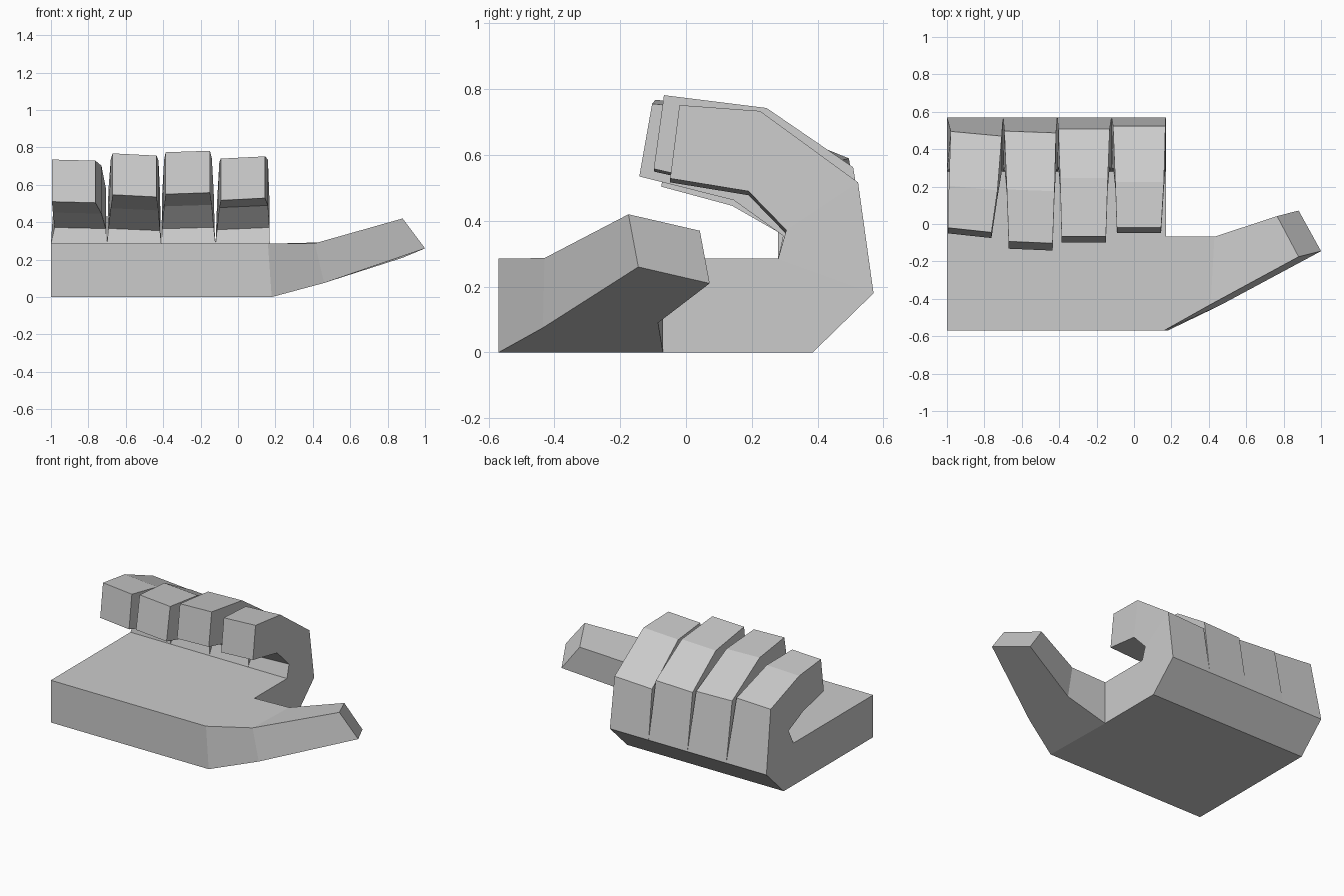
import bpy, bmesh

bm = bmesh.new()


def face(points):
    bm.faces.new([bm.verts.new(p) for p in points])


def loft(rings):
    """Skin a chain of four-point rings and close the far end."""
    for a, b in zip(rings, rings[1:]):
        for i in range(4):
            j = (i + 1) % 4
            face([a[i], a[j], b[j], b[i]])
    face(rings[-1])


# Palm: knuckle splits run along x, with the finger and thumb sides left open
splits = [-1.0, -0.70, -0.41, -0.12, 0.17]
outer = [(x, 0.57, 0.18) for x in splits]
inner = [(x, 0.28, 0.285) for x in splits]
thumb_base = [(0.18, -0.57, 0), (0.17, -0.07, 0),
              (0.17, -0.068, 0.285), (0.16, -0.57, 0.285)]
heel_low, heel_top = (-1, -0.57, 0), (-1, -0.57, 0.285)
low_l, low_r = (-1, 0.385, 0), (0.17, 0.385, 0)
face([heel_low, low_l, low_r, thumb_base[1], thumb_base[0]])
face([heel_top, thumb_base[3], thumb_base[2]] + inner[::-1])
face([heel_low, thumb_base[0], thumb_base[3], heel_top])
face([low_l] + outer + [low_r])
face([heel_low, heel_top, inner[0], outer[0], low_l])
face([thumb_base[1], low_r, outer[-1], inner[-1], thumb_base[2]])

# Fingers: (tilt y, tilt z), then x left, x right, outer y, z, inner y, z per joint
fingers = [
    ((-0.025, -0.006), [(-0.98, -0.707, 0.495, 0.59, 0.305, 0.372),
                        (-0.99, -0.73, 0.205, 0.708, 0.165, 0.452),
                        (-0.995, -0.762, -0.02, 0.735, -0.05, 0.51)]),
    ((-0.01, -0.012), [(-0.693, -0.417, 0.497, 0.57, 0.305, 0.367),
                       (-0.68, -0.425, 0.185, 0.74, 0.155, 0.475),
                       (-0.67, -0.435, -0.093, 0.768, -0.132, 0.547)]),
    ((0.0, 0.008), [(-0.405, -0.13, 0.508, 0.555, 0.305, 0.365),
                    (-0.395, -0.14, 0.245, 0.735, 0.19, 0.485),
                    (-0.387, -0.15, -0.067, 0.774, -0.098, 0.55)]),
    ((0.0, 0.012), [(-0.112, 0.168, 0.523, 0.505, 0.305, 0.36),
                    (-0.10, 0.16, 0.225, 0.722, 0.19, 0.478),
                    (-0.092, 0.145, -0.02, 0.74, -0.048, 0.517)]),
]
for i, ((ty, tz), joints) in enumerate(fingers):
    rings = [[outer[i], outer[i + 1], inner[i + 1], inner[i]]]
    for xl, xr, yo, zo, yi, zi in joints:
        rings.append([(xl, yo, zo), (xr, yo + ty, zo + tz),
                      (xr, yi + ty, zi + tz), (xl, yi, zi)])
    loft(rings)

# Thumb
loft([thumb_base,
      [(0.46, -0.435, 0.075), (0.45, -0.085, 0.09),
       (0.43, -0.068, 0.292), (0.41, -0.43, 0.287)],
      [(1.0, -0.145, 0.26), (0.88, 0.072, 0.21),
       (0.765, 0.042, 0.37), (0.88, -0.175, 0.42)]])

# Weld the parts into one closed hand
bmesh.ops.remove_doubles(bm, verts=bm.verts[:], dist=0.0005)
bmesh.ops.recalc_face_normals(bm, faces=bm.faces[:])
mesh = bpy.data.meshes.new("hand")
bm.to_mesh(mesh)
bm.free()
bpy.context.collection.objects.link(bpy.data.objects.new("hand", mesh))
